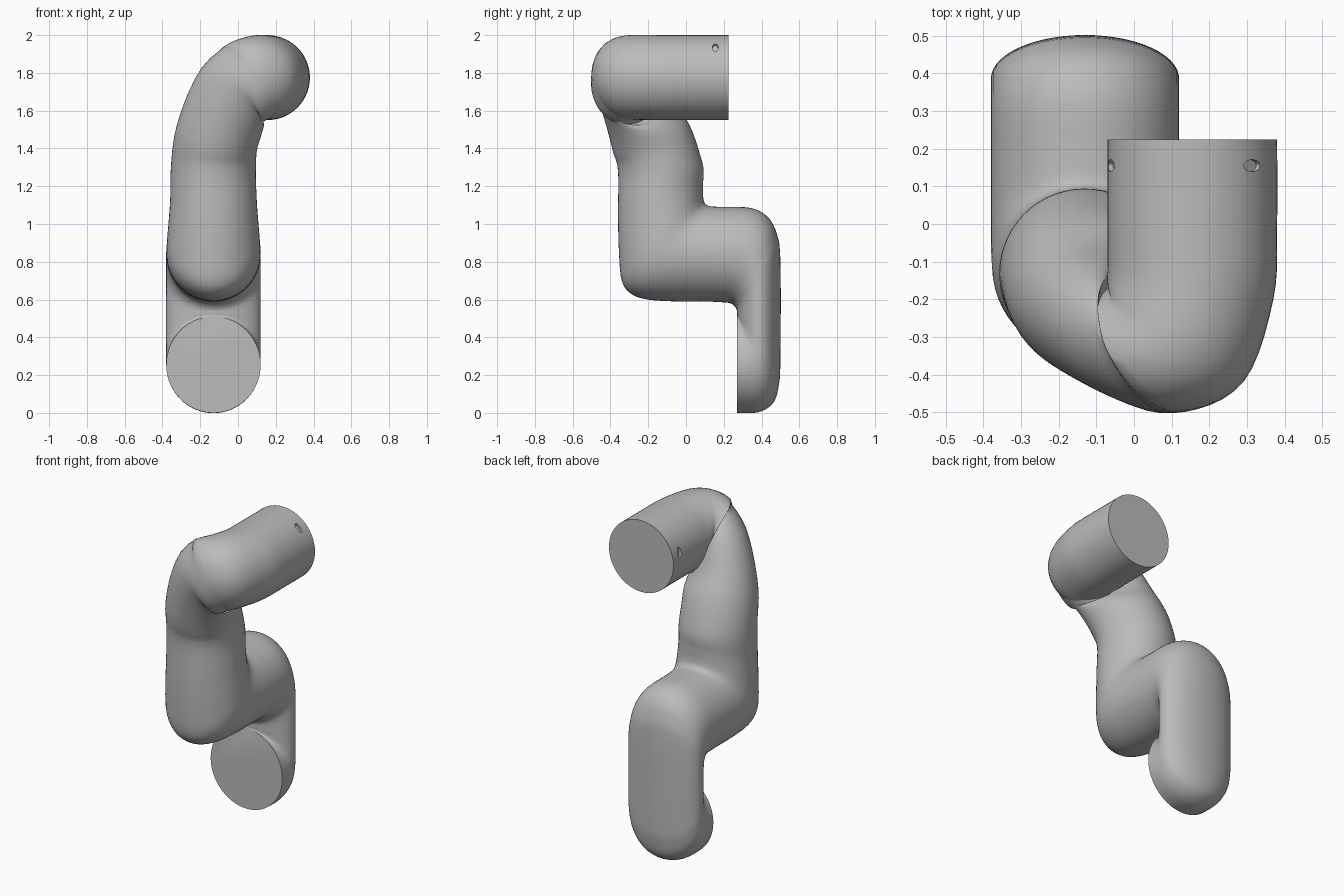
import bpy, bmesh, math
from mathutils import Vector, Matrix

if "Cube" in bpy.data.objects:
    bpy.data.objects.remove(bpy.data.objects["Cube"], do_unlink=True)

SIDES, STEPS = 56, 5

grey = bpy.data.materials.new("plain grey")
grey.use_nodes = True
COLOUR = (0.5, 0.5, 0.5, 1)
grey.diffuse_color = COLOUR
grey.node_tree.nodes["Principled BSDF"].inputs["Base Color"].default_value = COLOUR

# Lower bends: (y, z) of one edge, (y, z) of the opposite edge, half width
lower = [
    (.27, .51, .27, 0, .25), (.27, .512, .38, .003, .25),
    (.271, .516, .46, .05, .25), (.271, .522, .492, .15, .25),
    (.27, .53, .5, .3, .25), (.268, .547, .5, .8, .25),
    (.255, .567, .48, .95, .25), (.235, .58, .43, 1.04, .25),
    (.2, .585, .34, 1.085, .25), (.1, .59, .2, 1.09, .25),
    (-.05, .59, .135, 1.093, .25), (-.2, .6, .11, 1.1, .25),
    (-.29, .63, .097, 1.115, .248), (-.34, .7, .092, 1.135, .245),
    (-.355, .85, .09, 1.16, .238), (-.36, 1.05, .09, 1.21, .229),
    (-.36, 1.28, .088, 1.32, .225),
]
rings = [(Vector((-.13, ay, az)), Vector((-.13, by, bz)), w)
         for ay, az, by, bz, w in lower]

# Upper bend: outer edge, inner edge, half width
upper = [
    ((-.16, -.39, 1.42), (-.06, .015, 1.51), .222),
    ((-.06, -.46, 1.75), (.0, -.09, 1.6), .225),
    ((.12, -.5, 1.80), (-.03, -.16, 1.70), .225),
    ((.29, -.42, 1.79), (-.068, -.165, 1.76), .225),
    ((.37, -.2, 1.775), (-.07, -.11, 1.775), .225),
    ((.38, .0, 1.775), (-.07, .0, 1.775), .225),
    ((.38, .225, 1.775), (-.07, .225, 1.775), .225),
]
rings += [(Vector(a), Vector(b), w) for a, b, w in upper]


def spline(p0, p1, p2, p3, t):
    return (p1 * 2 + (p2 - p0) * t + (p0 * 2 - p1 * 5 + p2 * 4 - p3) * t * t
            + (p1 * 3 - p0 - p2 * 3 + p3) * t ** 3) * 0.5


def refine(keys):
    out, last = [], len(keys) - 1
    for i in range(last):
        quad = [keys[min(max(i + k, 0), last)] for k in (-1, 0, 1, 2)]
        for s in range(STEPS):
            out.append(tuple(spline(*[q[c] for q in quad], s / STEPS) for c in range(3)))
    return out + [keys[-1]]


# Bent pipe: oval rings joined into one smooth skin with flat ends
sections = refine(rings)
centres = [(a + b) / 2 for a, b, w in sections]
bm = bmesh.new()
loops = []
for i, (a, b, w) in enumerate(sections):
    tangent = centres[min(i + 1, len(centres) - 1)] - centres[max(i - 1, 0)]
    half = (b - a) / 2
    side = tangent.cross(half).normalized() * w
    loops.append([bm.verts.new(centres[i] + half * math.cos(u) + side * math.sin(u))
                  for u in (2 * math.pi * k / SIDES for k in range(SIDES))])
for r0, r1 in zip(loops, loops[1:]):
    for k in range(SIDES):
        n = (k + 1) % SIDES
        bm.faces.new((r0[k], r0[n], r1[n], r1[k]))
bm.faces.new(loops[0])
bm.faces.new(loops[-1])
bmesh.ops.recalc_face_normals(bm, faces=bm.faces)
mesh = bpy.data.meshes.new("bent_pipe")
bm.to_mesh(mesh)
bm.free()
mesh.materials.append(grey)
pipe = bpy.data.objects.new("bent_pipe", mesh)
bpy.context.collection.objects.link(pipe)

bpy.ops.object.select_all(action='DESELECT')
pipe.select_set(True)
bpy.context.view_layer.objects.active = pipe
bpy.ops.object.shade_smooth_by_angle(angle=math.radians(50))

# Small oval dimples near the upper end
for number, degrees in enumerate((45, 165)):
    turn = math.radians(degrees)
    bm = bmesh.new()
    bmesh.ops.create_cone(bm, cap_ends=True, segments=20, radius1=1, radius2=1, depth=1)
    out = Vector((math.cos(turn), 0, math.sin(turn)))
    place = (Matrix.Translation(Vector((.155, .155, 1.775)) + out * .225)
             @ out.to_track_quat('Z', 'Y').to_matrix().to_4x4()
             @ Matrix.Rotation(0, 4, 'Z'))
    # Keep the long axis running around the pipe
    around = Vector((0, 1, 0)).cross(out)
    for v in bm.verts:
        v.co = (place.translation + around * v.co.x * .03
                + Vector((0, 1, 0)) * v.co.y * .016 + out * v.co.z * .03)
    bmesh.ops.recalc_face_normals(bm, faces=bm.faces)
    cut_mesh = bpy.data.meshes.new("dimple_cutter")
    bm.to_mesh(cut_mesh)
    bm.free()
    cut_mesh.materials.append(grey)
    cutter = bpy.data.objects.new("dimple_cutter", cut_mesh)
    cutter.hide_render = True
    bpy.context.collection.objects.link(cutter)
    cut = pipe.modifiers.new("dimple", 'BOOLEAN')
    cut.operation = 'DIFFERENCE'
    cut.object = cutter
    bpy.ops.object.modifier_apply(modifier=cut.name)
    bpy.data.objects.remove(cutter, do_unlink=True)
